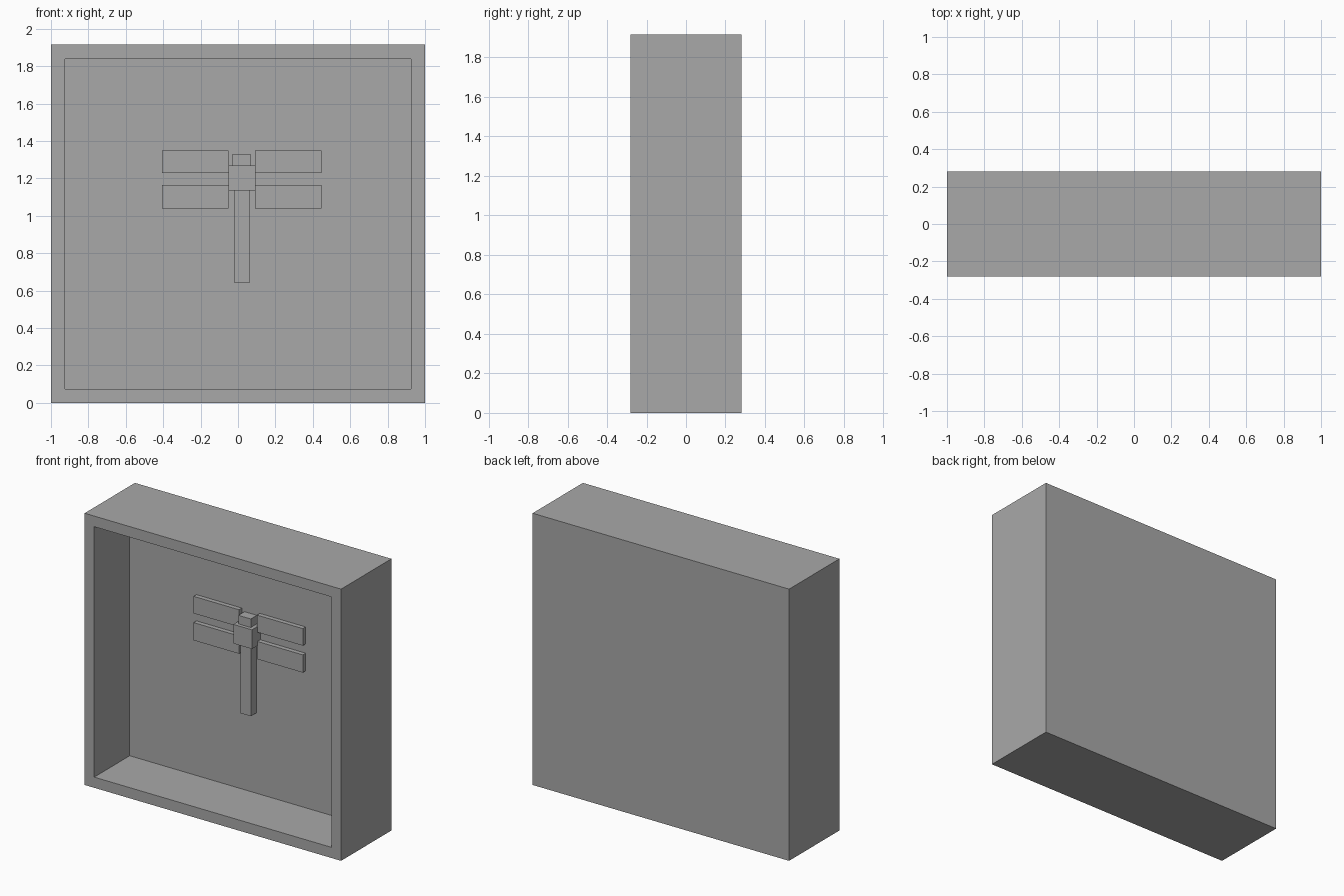
import bpy
import bmesh
from mathutils import Vector

cube = bpy.data.objects.get("Cube")
if cube:
    bpy.data.objects.remove(cube, do_unlink=True)

grey = bpy.data.materials.new("mid_grey")
grey.use_nodes = True
COLOUR = (0.395, 0.395, 0.395, 1)
grey.diffuse_color = COLOUR
grey.node_tree.nodes["Principled BSDF"].inputs["Base Color"].default_value = COLOUR

PANEL_Y = 0.115  # front of the back panel


def make_object(name, bm):
    mesh = bpy.data.meshes.new(name)
    bm.to_mesh(mesh)
    bm.free()
    mesh.materials.append(grey)
    obj = bpy.data.objects.new(name, mesh)
    bpy.context.collection.objects.link(obj)
    return obj


def box_mesh(x, y, z):
    """Box from (low, high) ranges along each axis."""
    bm = bmesh.new()
    bmesh.ops.create_cube(bm, size=1)
    ranges = (x, y, z)
    bmesh.ops.scale(bm, vec=Vector([b - a for a, b in ranges]), verts=bm.verts)
    bmesh.ops.translate(bm, vec=Vector([(a + b) / 2 for a, b in ranges]), verts=bm.verts)
    return bm


# Open-fronted case: inset a flat rim, then extrude the opening back to the panel
case = box_mesh((-1, 1), (-0.28, 0.28), (0, 1.915))
case.normal_update()
front = min(case.faces, key=lambda f: f.calc_center_median().y)
bmesh.ops.inset_region(case, faces=[front], thickness=0.075, use_even_offset=True)
opening = bmesh.ops.extrude_discrete_faces(case, faces=[front])["faces"][0]
bmesh.ops.translate(case, vec=(0, PANEL_Y + 0.28, 0), verts=opening.verts)
make_object("case", case)


# Insect relief mounted on the panel
def relief(name, x, z, thickness):
    make_object(name, box_mesh(x, (PANEL_Y - thickness, PANEL_Y), z))


relief("tail", (-0.02, 0.062), (0.64, 1.135), 0.06)
relief("body", (-0.052, 0.093), (1.135, 1.27), 0.093)
relief("head", (-0.03, 0.067), (1.27, 1.33), 0.068)

for level, z in (("upper", (1.23, 1.35)), ("lower", (1.04, 1.165))):
    relief(level + "_right_wing", (-0.405, -0.05), z, 0.032)
    relief(level + "_left_wing", (0.09, 0.447), z, 0.032)
